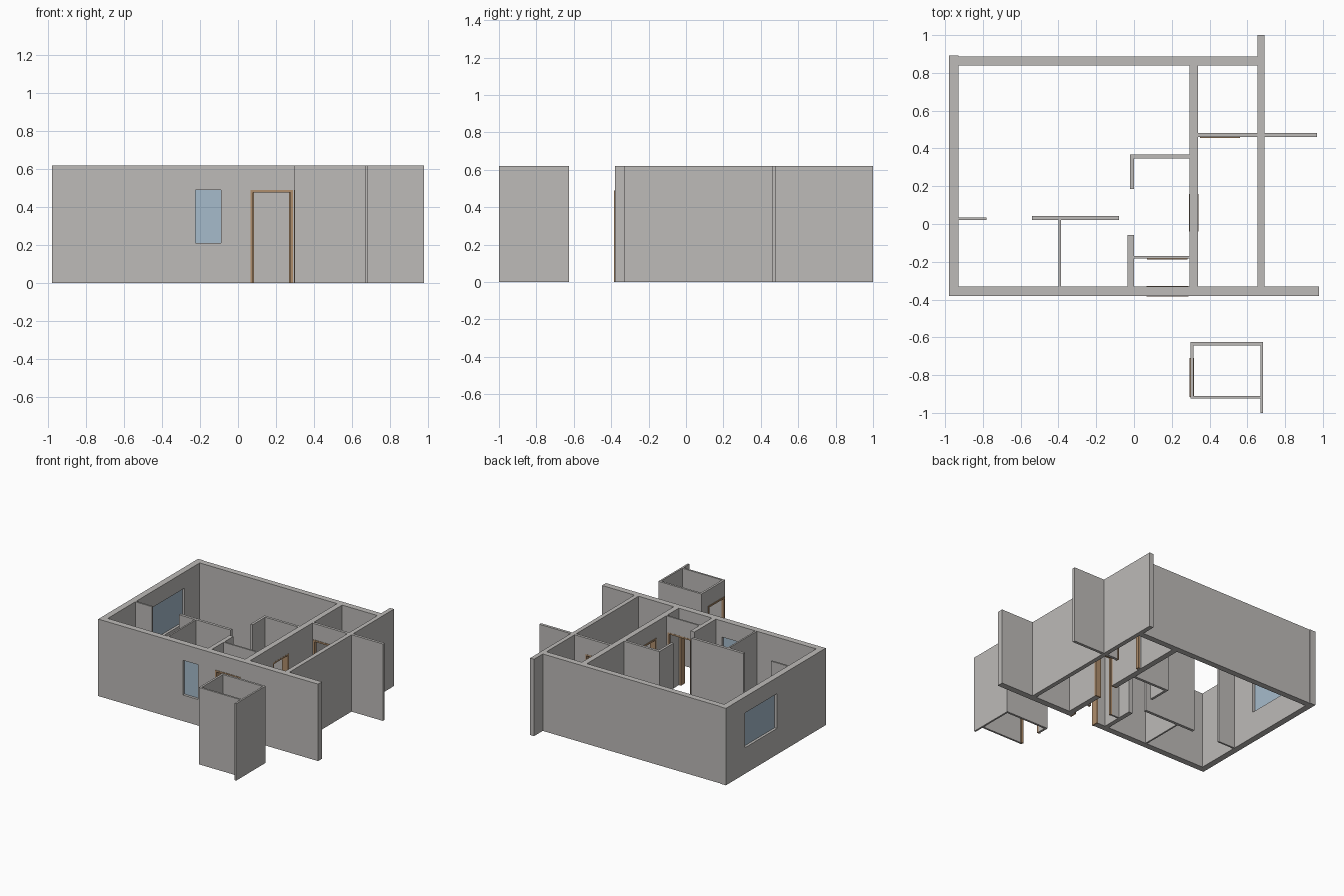
import bpy, bmesh
from mathutils import Vector

cube = bpy.data.objects.get("Cube")
if cube:
    bpy.data.objects.remove(cube, do_unlink=True)

HEIGHT = 0.62      # wall height
DOOR_TOP = 0.49    # top of door frames and windows
SILL = 0.21        # window sill
FRAME = 0.013      # door frame width


def make_material(name, colour):
    mat = bpy.data.materials.new(name)
    mat.use_nodes = True
    mat.diffuse_color = (*colour, 1)
    mat.node_tree.nodes["Principled BSDF"].inputs["Base Color"].default_value = (*colour, 1)
    return mat


PLASTER = make_material("warm grey plaster", (0.51, 0.495, 0.48))
GLASS = make_material("pale blue glass", (0.38, 0.50, 0.60))
WOOD = make_material("brown wood", (0.43, 0.27, 0.15))


def box(name, x, y, z, mat):
    """Box from (low, high) ranges on each axis."""
    bm = bmesh.new()
    bmesh.ops.create_cube(bm, size=1)
    low, high = Vector((x[0], y[0], z[0])), Vector((x[1], y[1], z[1]))
    for v in bm.verts:
        v.co = (low + high) / 2 + v.co * (high - low)
    mesh = bpy.data.meshes.new(name)
    bm.to_mesh(mesh)
    bm.free()
    mesh.materials.append(mat)
    obj = bpy.data.objects.new(name, mesh)
    bpy.context.collection.objects.link(obj)
    return obj


def oriented(name, axis, along, across, z, mat):
    """Box whose long direction follows the given axis."""
    if axis == "x":
        return box(name, along, across, z, mat)
    return box(name, across, along, z, mat)


def cut(wall, axis, along, across, z):
    """Cut an opening straight through a wall."""
    wide = (across[0] - 0.05, across[1] + 0.05)
    cutter = oriented("opening_cutter", axis, along, wide, z, PLASTER)
    cutter.hide_render = True
    mod = wall.modifiers.new("opening", "BOOLEAN")
    mod.operation = "DIFFERENCE"
    mod.solver = "EXACT"
    mod.object = cutter
    bpy.context.view_layer.objects.active = wall
    bpy.ops.object.modifier_apply(modifier=mod.name)
    bpy.data.objects.remove(cutter, do_unlink=True)


def add_door(wall, name, axis, along, across):
    """Doorway lined with two jambs and a header."""
    a, b = along
    cut(wall, axis, along, across, (-0.1, DOOR_TOP))
    depth = (across[0] - 0.004, across[1] + 0.001)
    oriented(name + "_low_jamb", axis, (a, a + FRAME), depth, (0, DOOR_TOP), WOOD)
    oriented(name + "_high_jamb", axis, (b - FRAME, b), depth, (0, DOOR_TOP), WOOD)
    oriented(name + "_header", axis, (a + FRAME, b - FRAME), depth,
             (DOOR_TOP - FRAME, DOOR_TOP), WOOD)


def add_window(wall, name, axis, along, across):
    """Window opening with a thin pane in the middle of the wall."""
    cut(wall, axis, along, across, (SILL, DOOR_TOP))
    middle = sum(across) / 2
    oriented(name + "_pane", axis, along, (middle - 0.004, middle + 0.004),
             (SILL, DOOR_TOP), GLASS)


# Walls: name, x range, y range
PLAN = [
    ("left_outer_wall", (-0.98, -0.93), (-0.38, 0.892)),
    ("back_outer_wall", (-0.93, 0.655), (0.84, 0.888)),
    ("front_outer_wall", (-0.93, 0.98), (-0.38, -0.33)),
    ("main_partition", (0.295, 0.34), (-0.33, 0.84)),
    ("right_partition", (0.655, 0.69), (-0.33, 1.0)),
    ("right_cross_wall", (0.34, 0.655), (0.46, 0.482)),
    ("right_wing_wall", (0.69, 0.97), (0.46, 0.482)),
    ("hall_back_wall", (-0.02, 0.295), (0.346, 0.367)),
    ("hall_return_wall", (-0.02, 0.0), (0.185, 0.346)),
    ("vestibule_side_wall", (-0.035, 0.0), (-0.33, -0.058)),
    ("vestibule_inner_wall", (0.0, 0.295), (-0.183, -0.17)),
    ("kitchen_side_wall", (-0.40, -0.387), (-0.33, 0.02)),
    ("kitchen_screen_wall", (-0.54, -0.08), (0.02, 0.042)),
    ("short_stub_wall", (-0.93, -0.78), (0.02, 0.034)),
    ("outhouse_left_wall", (0.299, 0.316), (-0.925, -0.625)),
    ("outhouse_back_wall", (0.316, 0.67), (-0.642, -0.625)),
    ("outhouse_front_wall", (0.316, 0.67), (-0.925, -0.91)),
    ("outhouse_right_wall", (0.67, 0.684), (-1.0, -0.625)),
]
walls = {name: box(name, x, y, (0, HEIGHT), PLASTER) for name, x, y in PLAN}
spans = {name: {"x": x, "y": y} for name, x, y in PLAN}

# Doors and windows: wall, name, running axis, range along the wall
DOORS = [
    ("front_outer_wall", "front_door", "x", (0.065, 0.289)),
    ("vestibule_inner_wall", "vestibule_door", "x", (0.07, 0.282)),
    ("main_partition", "passage_door", "y", (-0.04, 0.16)),
    ("right_cross_wall", "right_room_door", "x", (0.35, 0.56)),
    ("outhouse_left_wall", "outhouse_door", "y", (-0.915, -0.71)),
]
WINDOWS = [
    ("front_outer_wall", "front_window", "x", (-0.225, -0.09)),
    ("left_outer_wall", "left_window", "y", (0.24, 0.65)),
]
for add, openings in ((add_door, DOORS), (add_window, WINDOWS)):
    for wall, name, axis, along in openings:
        across = spans[wall]["y" if axis == "x" else "x"]
        add(walls[wall], name, axis, along, across)
